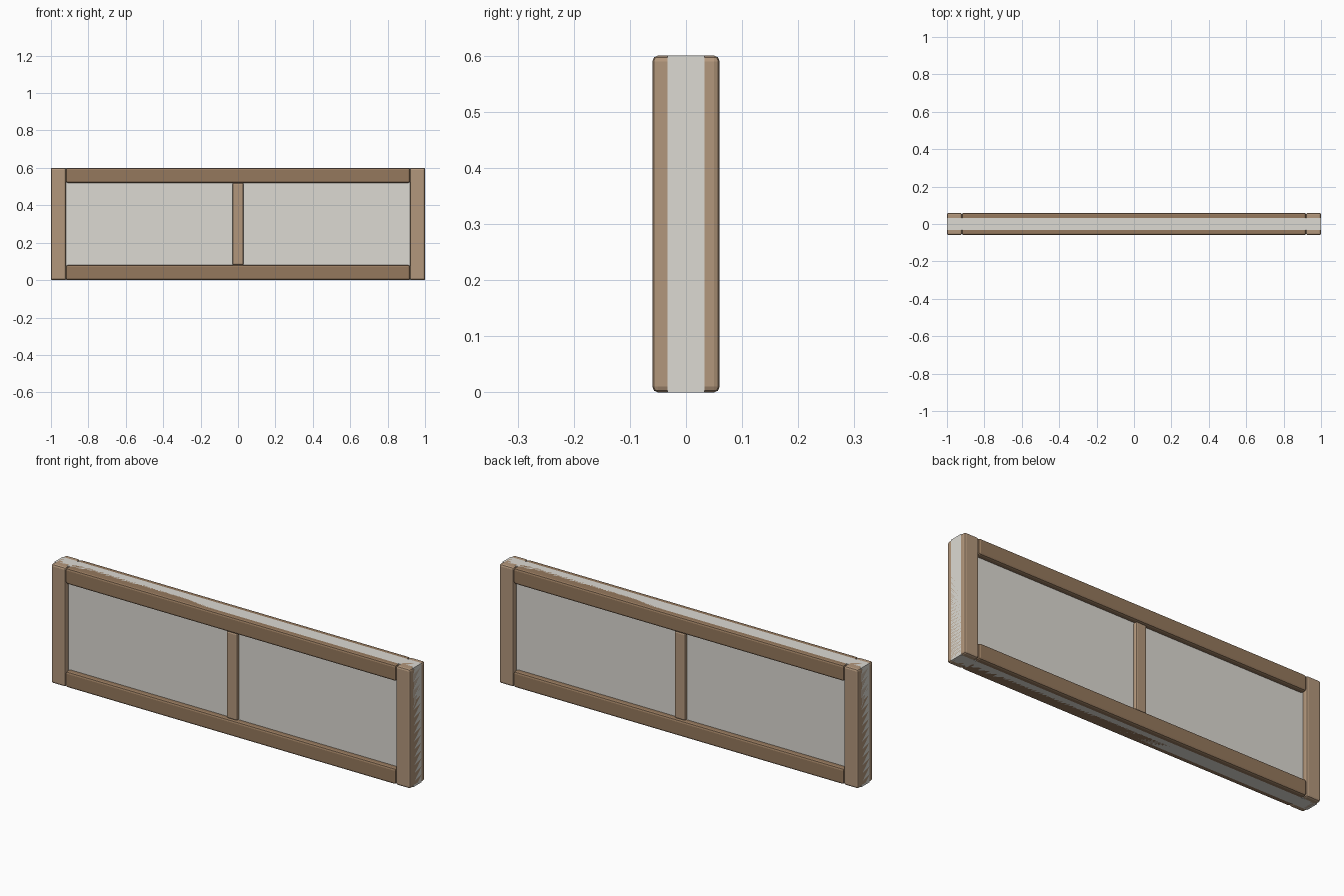
import bpy

if "Cube" in bpy.data.objects:
    bpy.data.objects.remove(bpy.data.objects["Cube"])


def material(name, rgb):
    m = bpy.data.materials.new(name)
    m.diffuse_color = (*rgb, 1)
    m.use_nodes = True
    m.node_tree.nodes["Principled BSDF"].inputs["Base Color"].default_value = m.diffuse_color
    return m


PLASTER = material("plaster", (0.72, 0.70, 0.65))
DARK = material("dark_timber", (0.30, 0.19, 0.11))
LIGHT = material("light_timber", (0.45, 0.31, 0.20))


def box(name, centre, size, mat, bevel=0):
    bpy.ops.mesh.primitive_cube_add(size=1, location=centre)
    ob = bpy.context.object
    ob.name = name
    ob.scale = size
    bpy.ops.object.transform_apply(location=False, rotation=False, scale=True)
    ob.data.materials.append(mat)
    if bevel:
        b = ob.modifiers.new("worn_edges", 'BEVEL')
        b.width = bevel
        b.segments = 2
    return ob


L, H, D, BEAM = 2.0, 0.6, 0.12, 0.08

# Plaster infill running through the whole frame
box("infill_panel", (0, 0, H / 2), (L, 0.066, H), PLASTER)

# Horizontal rails between the posts
for name, z in (("bottom_rail", BEAM / 2), ("top_rail", H - BEAM / 2)):
    box(name, (0, 0, z), (L - 2 * BEAM, D, BEAM), DARK, 0.01)

# End posts
for name, s in (("left_post", -1), ("right_post", 1)):
    box(name, (s * (L - BEAM) / 2, 0, H / 2), (BEAM, D, H), LIGHT, 0.01)

# Central stud, slightly shallower than the frame
box("middle_stud", (0, 0, H / 2), (0.06, 0.102, H - 2 * BEAM), LIGHT, 0.008)
